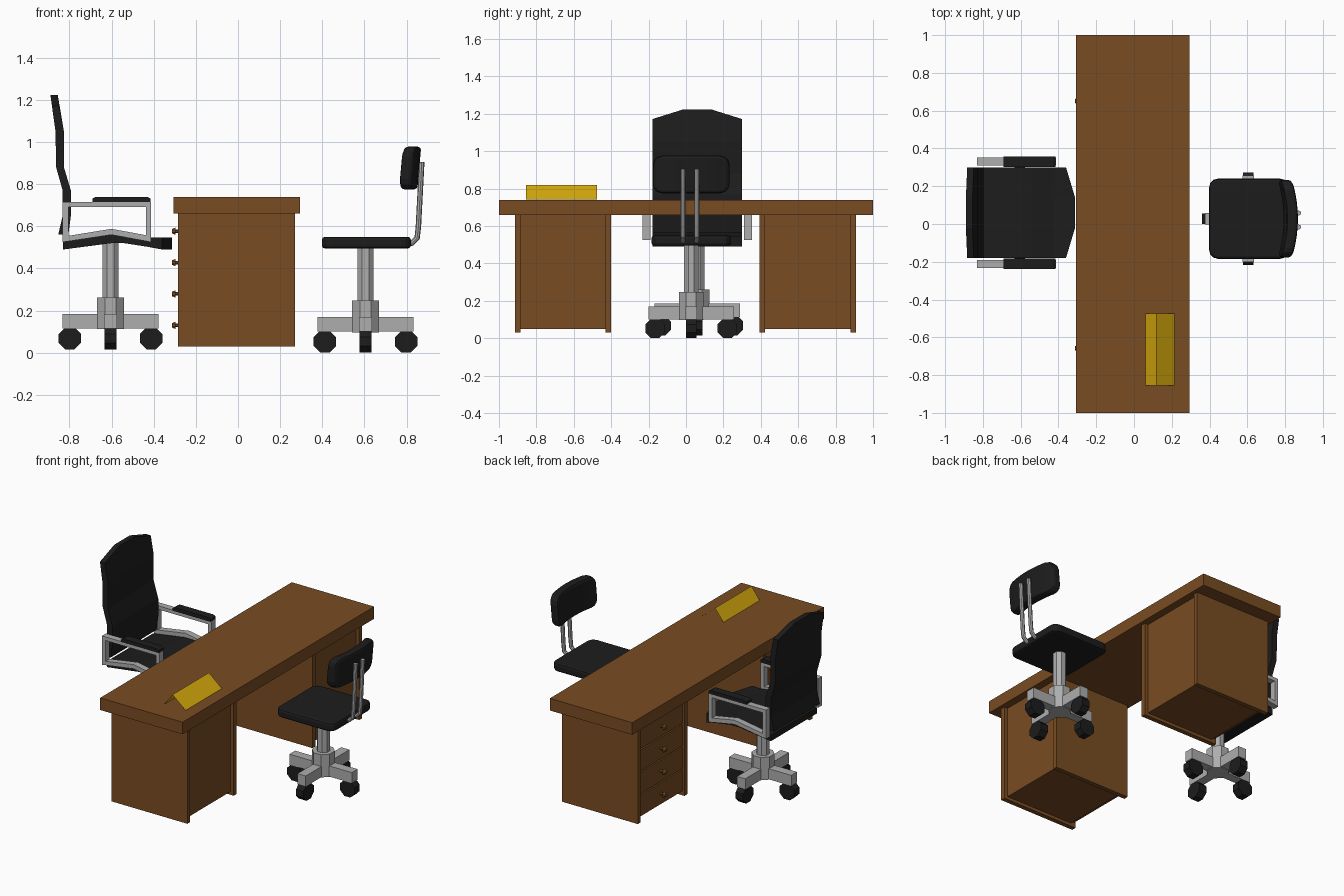
import bpy, bmesh, math
from mathutils import Matrix, Vector

if "Cube" in bpy.data.objects:
    bpy.data.objects.remove(bpy.data.objects["Cube"])


def mat(name, rgb):
    m = bpy.data.materials.new(name)
    m.diffuse_color = (*rgb, 1)
    m.use_nodes = True
    m.node_tree.nodes["Principled BSDF"].inputs["Base Color"].default_value = m.diffuse_color
    return m


WOOD = mat("wood", (0.19, 0.072, 0.016))
BLACK = mat("black", (0.012, 0.012, 0.012))
METAL = mat("metal", (0.42, 0.42, 0.42))
GOLD = mat("gold", (0.68, 0.40, 0.004))


def finish(name, bm, material, recalc=True):
    if recalc:
        bmesh.ops.recalc_face_normals(bm, faces=bm.faces)
    me = bpy.data.meshes.new(name)
    bm.to_mesh(me)
    bm.free()
    me.materials.append(material)
    ob = bpy.data.objects.new(name, me)
    bpy.context.collection.objects.link(ob)
    return ob


def add_box(bm, lo, hi):
    lo, hi = Vector(lo), Vector(hi)
    m = Matrix.Translation((lo + hi) / 2) @ Matrix.Diagonal((*(hi - lo), 1))
    return bmesh.ops.create_cube(bm, size=1, matrix=m)["verts"]


def box(name, lo, hi, material):
    bm = bmesh.new()
    add_box(bm, lo, hi)
    return finish(name, bm, material)


def cylinder(name, center, r, length, axis, material, r2=None, sides=8):
    bm = bmesh.new()
    rot = Vector((0, 0, 1)).rotation_difference(Vector(axis)).to_matrix().to_4x4()
    m = Matrix.Translation(center) @ rot @ Matrix.Rotation(math.pi / sides, 4, 'Z')
    bmesh.ops.create_cone(bm, cap_ends=True, segments=sides, radius1=r,
                          radius2=r if r2 is None else r2, depth=length, matrix=m)
    return finish(name, bm, material)


def prism(name, profile, y0, y1, material):
    """Extrude an xz outline along y."""
    bm = bmesh.new()
    f = bm.faces.new([bm.verts.new((x, y0, z)) for x, z in profile])
    ext = bmesh.ops.extrude_face_region(bm, geom=[f])["geom"]
    bmesh.ops.translate(bm, vec=(0, y1 - y0, 0),
                        verts=[v for v in ext if isinstance(v, bmesh.types.BMVert)])
    return finish(name, bm, material)


def padded_sheet(name, rows, cy, tip, material):
    """Bent cushion: rows of paired xz points; last row has cut corners (tip)."""
    bm = bmesh.new()
    rings = []
    for y, corner in ((-.24, 1), (-.08, 0), (.08, 0), (.24, 1)):
        pts = [list(p) for p in [r[0] for r in rows] + [r[1] for r in reversed(rows)]]
        n = len(rows)
        for i in (n - 1, n):
            pts[i][0] += tip[0] * corner
            pts[i][1] += tip[1] * corner
        rings.append([bm.verts.new((x, cy + y, z)) for x, z in pts])
    k = len(rings[0])
    for a, b in zip(rings, rings[1:]):
        for i in range(k):
            bm.faces.new((a[i], a[(i + 1) % k], b[(i + 1) % k], b[i]))
    for ring in (rings[0], rings[-1]):
        for i in range(n - 1):
            bm.faces.new((ring[i], ring[i + 1], ring[k - 2 - i], ring[k - 1 - i]))
    return finish(name, bm, material)


def rounded_slab(lo, hi, axis, corner, edge):
    """Box with rounded outline around an axis and softened rims."""
    bm = bmesh.new()
    add_box(bm, lo, hi)

    def along(e):
        d = e.verts[0].co - e.verts[1].co
        return abs(d.normalized()[axis]) > .9
    bmesh.ops.bevel(bm, geom=[e for e in bm.edges if along(e)], offset=corner,
                    segments=3, profile=.5, affect='EDGES')
    bm.normal_update()
    rim = [e for e in bm.edges if not along(e)]
    bmesh.ops.bevel(bm, geom=rim, offset=edge, segments=2, profile=.5, affect='EDGES')
    return bm


# Desk top and two pedestals with four drawers each
box("desk_top", (-.307, -1, .66), (.295, 1, .74), WOOD)
for side, y0, y1 in (("near", -.915, -.4), ("far", .393, .91)):
    box(f"{side}_pedestal_core", (-.25, y0 + .03, .05), (.245, y1 - .03, .66), WOOD)
    for tag, a in (("a", y0), ("b", y1 - .03)):
        box(f"{side}_pedestal_panel_{tag}", (-.285, a, .03), (.27, a + .03, .66), WOOD)
    yc = (y0 + y1) / 2
    for i in range(4):
        z = .13 + .149 * i
        box(f"{side}_drawer_{i}", (-.272, y0 + .034, z - .07), (-.25, y1 - .034, z + .07), WOOD)
        cylinder(f"{side}_knob_stem_{i}", (-.285, yc, z), .009, .03, (-1, 0, 0), WOOD)
        cylinder(f"{side}_knob_{i}", (-.304, yc, z), .019, .016, (-1, 0, 0), WOOD, .012)

# Folded desk plate, open at both ends
bm = bmesh.new()
cols = [[bm.verts.new((x, y, z)) for x, z in ((.06, .741), (.12, .82), (.215, .741))]
        for y in (-.855, -.475)]
for i in range(2):
    bm.faces.new((cols[0][i], cols[0][i + 1], cols[1][i + 1], cols[1][i]))
finish("desk_plate", bm, GOLD, recalc=False)


def swivel_base(name, cx, cy, z, top):
    """Four spokes with wheels, hub and column."""
    bm = bmesh.new()
    for i in range(4):
        a = math.pi / 2 * i
        d = Vector((math.cos(a), math.sin(a), 0))
        vs = add_box(bm, (.04, -.03, z + .1), (.228, .03, z + .17))
        bmesh.ops.transform(bm, verts=vs, matrix=Matrix.Translation((cx, cy, 0)) @
                            Matrix.Rotation(a, 4, 'Z'))
        cylinder(f"{name}_wheel_{i}", Vector((cx, cy, z + .053)) + d * .193,
                 .057, .055, (-d.y, d.x, 0), BLACK)
    finish(f"{name}_spokes", bm, METAL)
    cylinder(f"{name}_hub", (cx, cy, z + .172), .07, .15, (0, 0, 1), METAL)
    cylinder(f"{name}_column", (cx, cy, (z + .2 + top) / 2), .041, top - z - .2, (0, 0, 1), METAL)


# Armchair facing the desk
AY = .06
swivel_base("armchair", -.605, AY, .015, .53)
padded_sheet("armchair_seat", [((-.83, .49), (-.83, .53)), ((-.6, .52), (-.6, .565)),
                               ((-.54, .52), (-.54, .565)), ((-.43, .503), (-.43, .545)),
                               ((-.312, .49), (-.312, .548))], AY, (-.048, 0), BLACK)
padded_sheet("armchair_back", [((-.853, .56), (-.805, .56)), ((-.832, .65), (-.793, .65)),
                               ((-.832, .77), (-.793, .77)), ((-.863, .88), (-.826, .88)),
                               ((-.866, 1.05), (-.826, 1.05)), ((-.89, 1.222), (-.855, 1.222))],
             AY, (.007, -.05), BLACK)
outer = [(-.832, .525), (-.832, .716), (-.412, .716), (-.412, .525), (-.6, .56)]
inner = [(-.805, .555), (-.805, .692), (-.437, .692), (-.437, .558), (-.6, .588)]
for tag, s in (("right", -1), ("left", 1)):
    bm = bmesh.new()
    for i in range(5):
        j = (i + 1) % 5
        loops = [[bm.verts.new((x, AY + s * y, z)) for x, z in
                  (outer[i], outer[j], inner[j], inner[i])] for y in (.25, .292)]
        for lp in loops:
            bm.faces.new(lp)
        for k in (0, 2):
            bm.faces.new((loops[0][k], loops[0][k + 1], loops[1][k + 1], loops[1][k]))
    bmesh.ops.remove_doubles(bm, verts=bm.verts, dist=1e-4)
    finish(f"armchair_{tag}_arm_frame", bm, METAL)
    ya, yb = sorted((AY + s * .243, AY + s * .297))
    prism(f"armchair_{tag}_arm_pad", [(-.69, .716), (-.415, .716), (-.415, .732),
                                      (-.43, .74), (-.675, .74), (-.69, .732)], ya, yb, BLACK)

# Visitor chair on the other side
VY = .028
swivel_base("visitor_chair", .605, VY, 0, .5)
finish("visitor_seat", rounded_slab((.398, VY - .212, .495), (.82, VY + .212, .55), 2, .045, .014), BLACK)
bm = rounded_slab((.80, VY - .205, .775), (.86, VY + .205, .978), 0, .05, .016)
for i in range(-3, 4):
    bmesh.ops.bisect_plane(bm, geom=bm.verts[:] + bm.edges[:] + bm.faces[:],
                           plane_co=(0, VY + i * .045, 0), plane_no=(0, 1, 0))
for v in bm.verts:
    v.co.x += (v.co.z - .875) * .09 - .75 * (v.co.y - VY) ** 2
finish("visitor_backrest", bm, BLACK)

# Bent tubes carrying the backrest
for tag, y in (("right", -.016), ("left", .058)):
    bm = bmesh.new()
    path = [(.78, .517), (.825, .52), (.85, .545), (.856, .6), (.872, .905)]
    rings = []
    for i, (x, z) in enumerate(path):
        p, q = Vector(path[max(i - 1, 0)]), Vector(path[min(i + 1, len(path) - 1)])
        t = (q - p).normalized()
        rings.append([bm.verts.new((x - t.y * .013 * math.cos(a), y + .013 * math.sin(a),
                                    z + t.x * .013 * math.cos(a)))
                      for a in (math.tau * k / 8 for k in range(8))])
    for a, b in zip(rings, rings[1:]):
        for k in range(8):
            bm.faces.new((a[k], a[(k + 1) % 8], b[(k + 1) % 8], b[k]))
    bm.faces.new(rings[0])
    bm.faces.new(rings[-1])
    finish(f"visitor_{tag}_tube", bm, METAL)
